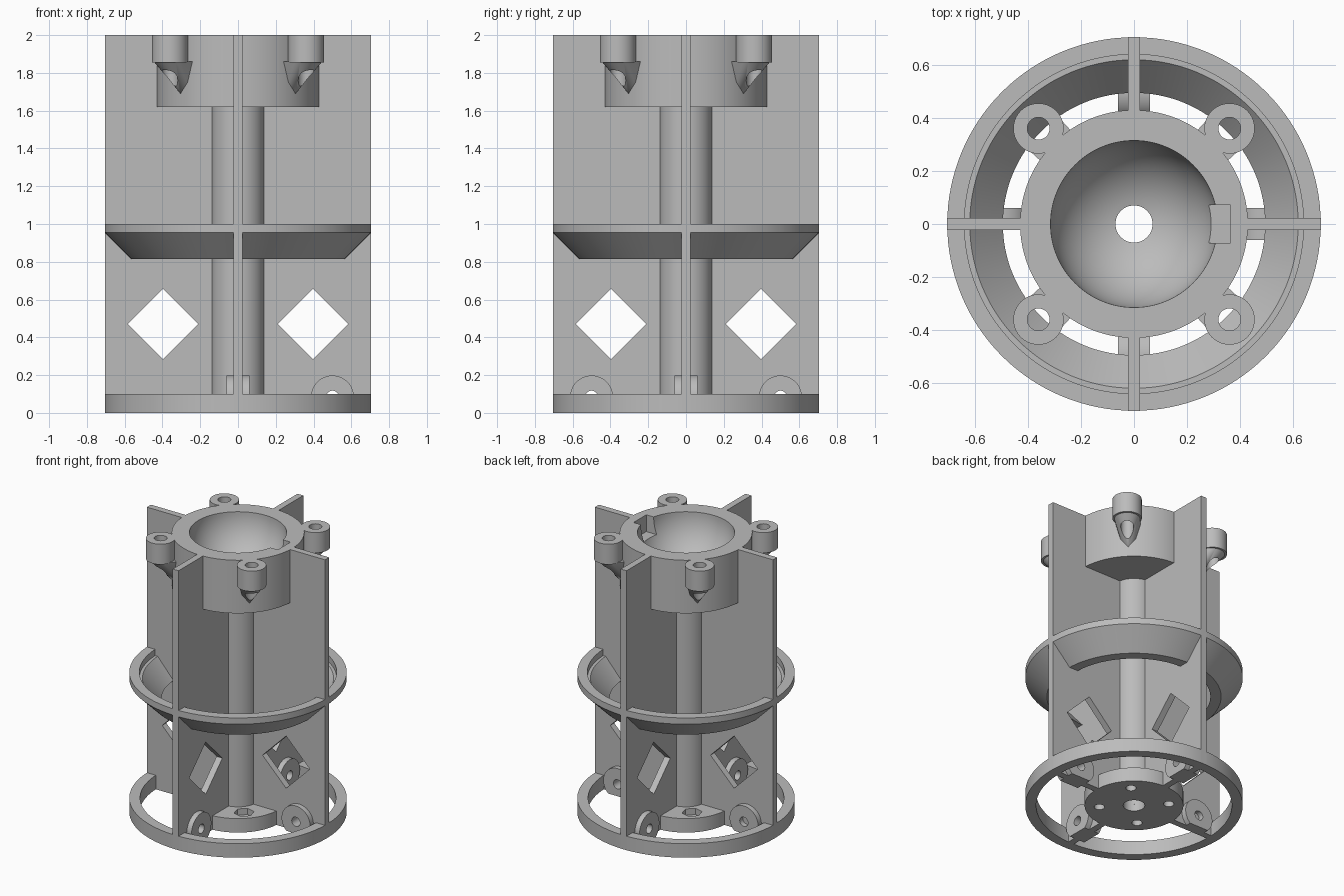
import bpy, bmesh, math
from mathutils import Matrix, Vector

if "Cube" in bpy.data.objects:
    bpy.data.objects.remove(bpy.data.objects["Cube"], do_unlink=True)

grey = bpy.data.materials.new("plain grey")
grey.use_nodes = True
grey.diffuse_color = (0.5, 0.5, 0.5, 1)
grey.node_tree.nodes["Principled BSDF"].inputs["Base Color"].default_value = (0.5, 0.5, 0.5, 1)

OUTER = 0.705
FIN = 0.023          # half thickness of a fin
LUG = 0.06           # outer face of a side lug, from the fin's middle
LUG_R, LUG_Z = 0.5, 0.085


def finish(name, bm):
    bmesh.ops.recalc_face_normals(bm, faces=bm.faces)
    mesh = bpy.data.meshes.new(name)
    bm.to_mesh(mesh)
    bm.free()
    ob = bpy.data.objects.new(name, mesh)
    ob.data.materials.append(grey)
    bpy.context.collection.objects.link(ob)
    return ob


def lathe(name, profile, steps=96):
    """Spin a closed (radius, z) outline round the z axis."""
    bm = bmesh.new()
    rings = []
    for i in range(steps):
        a = math.tau * i / steps
        rings.append([bm.verts.new((r * math.cos(a), r * math.sin(a), z)) for r, z in profile])
    n = len(profile)
    for i in range(steps):
        p, q = rings[i], rings[(i + 1) % steps]
        for j in range(n):
            k = (j + 1) % n
            bm.faces.new((p[j], q[j], q[k], p[k]))
    return finish(name, bm)


def prism(name, outline, y0, y1):
    """Extrude an (x, z) outline along y."""
    bm = bmesh.new()
    face = bm.faces.new([bm.verts.new((x, y0, z)) for x, z in outline])
    out = bmesh.ops.extrude_face_region(bm, geom=[face])
    moved = [v for v in out["geom"] if isinstance(v, bmesh.types.BMVert)]
    bmesh.ops.translate(bm, verts=moved, vec=(0, y1 - y0, 0))
    return finish(name, bm)


def rod(name, radius, x, z0, z1, sides=40):
    bm = bmesh.new()
    bmesh.ops.create_cone(bm, cap_ends=True, segments=sides, radius1=radius, radius2=radius,
                          depth=z1 - z0, matrix=Matrix.Translation((x, 0, (z0 + z1) / 2)))
    return finish(name, bm)


def arc(cx, cz, r, a0, a1, n):
    return [(cx + r * math.cos(a0 + (a1 - a0) * i / n), cz + r * math.sin(a0 + (a1 - a0) * i / n))
            for i in range(n + 1)]


def turn(ob, angle):
    ob.data.transform(Matrix.Rotation(angle, 4, "Z"))
    return ob


def cut(ob, cutters):
    """Subtract the cutters for good and remove them."""
    for c in cutters:
        mod = ob.modifiers.new("cut", "BOOLEAN")
        mod.operation, mod.object, mod.solver = "DIFFERENCE", c, "EXACT"
    graph = bpy.context.evaluated_depsgraph_get()
    mesh = bpy.data.meshes.new_from_object(ob.evaluated_get(graph))
    ob.modifiers.clear()
    ob.data = mesh
    for c in cutters:
        bpy.data.objects.remove(c, do_unlink=True)
    return ob


parts = []

# Cup with a round bowl and a key notch in its rim
bore = 0.07
bowl = arc(0, 2, 0.315, 0, -math.acos(bore / 0.315), 20)
cup = lathe("cup", [(bore, 1.62), (0.43, 1.62), (0.43, 2)] + bowl)
notch = prism("notch_cutter", [(0.2, 1.88), (0.365, 1.88), (0.365, 2.1), (0.2, 2.1)], -0.072, 0.072)
parts.append(cut(cup, [notch]))

# Hollow stem
parts.append(lathe("stem", [(bore, 0.05), (0.14, 0.05), (0.14, 1.63), (bore, 1.63)], 64))

# Bolt plate at the foot, with nut pockets
plate = lathe("bolt_plate", [(bore, 0), (0.32, 0), (0.32, 0.1), (bore, 0.1)])
tools = []
for i in range(4):
    a = math.pi / 4 + i * math.pi / 2
    tools.append(turn(rod("bolt_cutter", 0.034, 0.226, -0.1, 0.2, 24), a))
    tools.append(turn(rod("nut_cutter", 0.066, 0.226, 0.055, 0.2, 6), a))
parts.append(cut(plate, tools))

# Foot ring and flared middle ring
parts.append(lathe("foot_ring", [(0.635, 0), (OUTER, 0), (OUTER, 0.1), (0.635, 0.1)], 128))
parts.append(lathe("middle_ring", [(0.495, 0.815), (0.565, 0.815), (OUTER, 0.955), (OUTER, 1),
                                   (0.64, 1), (0.64, 0.955), (0.62, 0.955)], 128))

# Four fins with diamond openings and side lugs
low = math.asin(-LUG_Z / 0.113)
lug_outline = arc(LUG_R, LUG_Z, 0.113, low, math.pi - low, 36)
hole = arc(LUG_R, LUG_Z, 0.033, 0, math.tau * 23 / 24, 23)
for i, side in enumerate(("left", "back", "right", "front")):
    angle = i * math.pi / 2
    fin = prism(side + "_fin", [(0.1, 0), (OUTER, 0), (OUTER, 2), (0.42, 2), (0.42, 1.65), (0.1, 1.65)],
                -FIN, FIN)
    tools = [prism("diamond_cutter", arc(0.397, 0.47, 0.187, 0, math.pi * 1.5, 3), -0.2, 0.2)]
    if side != "right":
        tools.append(prism("pin_cutter", hole, -0.2, 0.2))
    parts.append(turn(cut(fin, tools), angle))
    for s in (1, -1):
        if side == "right" and s == 1:
            continue
        lug = prism(side + "_lug", lug_outline, s * FIN * 0.9, s * LUG)
        parts.append(turn(cut(lug, [prism("pin_cutter", hole, -0.2, 0.2)]), angle))

# Four screw ears on the cup, each on a pointed bracket
for i in range(4):
    angle = math.pi / 4 + i * math.pi / 2
    ear = rod("screw_ear", 0.095, 0.51, 1.855, 2)
    cut(ear, [rod("screw_cutter", 0.042, 0.51, 1.6, 2.1)])
    bm = bmesh.new()
    for x, y in arc(0.51, 0, 0.085, 0, math.tau * 31 / 32, 31):
        bm.verts.new((x, y, 1.86))
    for p in ((0.43, 0, 1.69), (0.4, 0.04, 1.72), (0.4, -0.04, 1.72), (0.4, 0.08, 1.86), (0.4, -0.08, 1.86)):
        bm.verts.new(p)
    bmesh.ops.convex_hull(bm, input=bm.verts)
    bracket = finish("ear_bracket", bm)
    cut(bracket, [rod("screw_cutter", 0.042, 0.51, 1.6, 2.1)])
    parts += [turn(ear, angle), turn(bracket, angle)]

# Smooth the round walls and keep the edges sharp
bpy.ops.object.select_all(action="DESELECT")
for ob in parts:
    ob.select_set(True)
bpy.context.view_layer.objects.active = parts[0]
bpy.ops.object.shade_smooth_by_angle(angle=math.radians(30))
